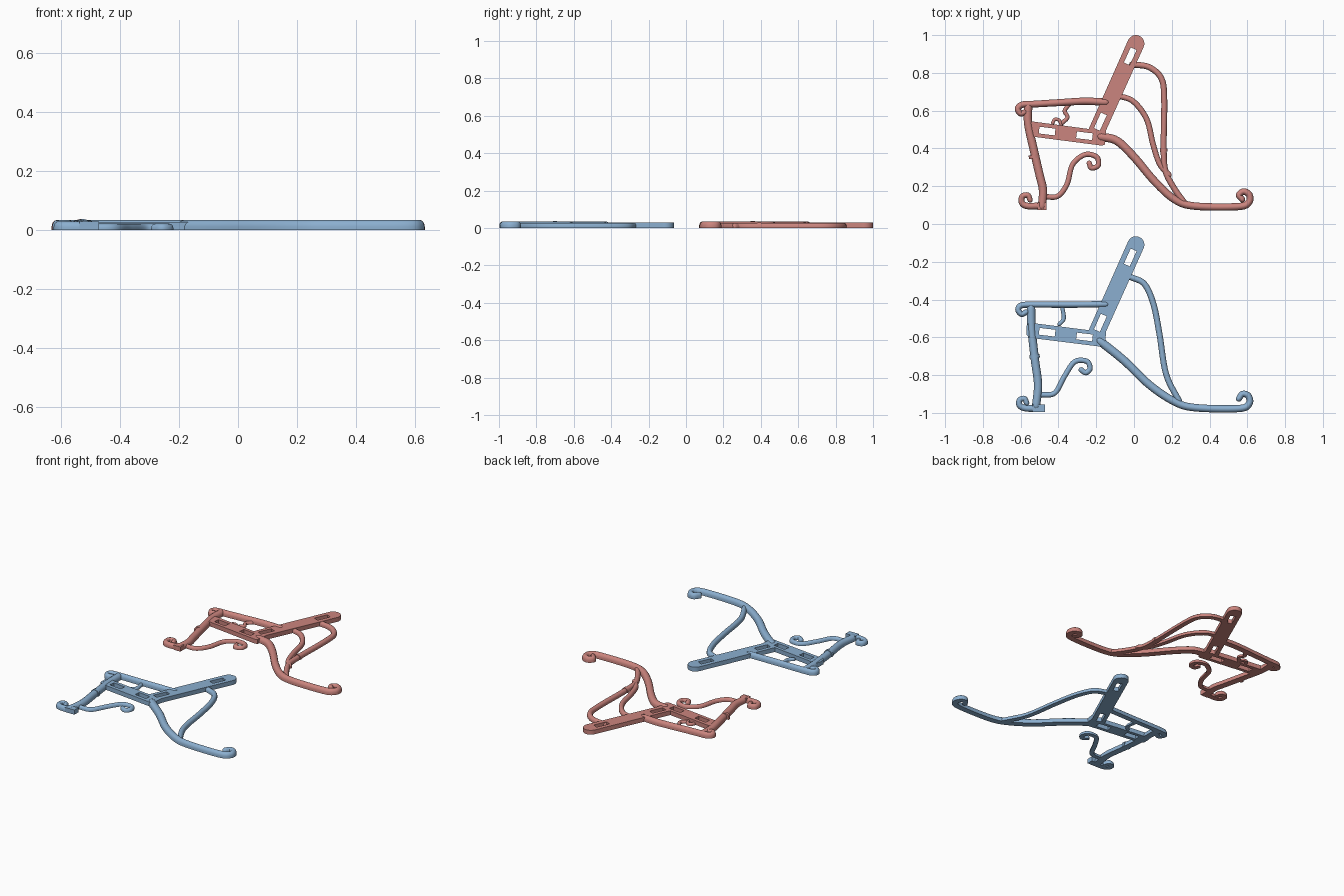
import bpy, bmesh, math
from mathutils import Vector

if "Cube" in bpy.data.objects:
    bpy.data.objects.remove(bpy.data.objects["Cube"])


def material(name, rgb):
    m = bpy.data.materials.new(name)
    m.diffuse_color = (*rgb, 1)
    m.use_nodes = True
    m.node_tree.nodes["Principled BSDF"].inputs["Base Color"].default_value = m.diffuse_color
    return m


RED = material("soft red", (0.60, 0.235, 0.21))
BLUE = material("soft blue", (0.26, 0.43, 0.63))
PLATE_H = 0.028


def finish(name, mesh, mat):
    obj = bpy.data.objects.new(name, mesh)
    bpy.context.collection.objects.link(obj)
    mesh.materials.clear()
    mesh.materials.append(mat)
    bpy.ops.object.select_all(action='DESELECT')
    obj.select_set(True)
    bpy.context.view_layer.objects.active = obj
    bpy.ops.object.shade_smooth_by_angle(angle=math.radians(40))
    return obj


def smooth_path(pts, steps=7):
    # Catmull-Rom curve through the points
    p = [Vector(q) for q in pts]
    p = [2 * p[0] - p[1]] + p + [2 * p[-1] - p[-2]]
    out = []
    for i in range(1, len(p) - 2):
        a, b, c, d = p[i - 1:i + 3]
        for k in range(steps):
            t = k / steps
            out.append(0.5 * (2 * b + (c - a) * t + (2 * a - 5 * b + 4 * c - d) * t * t
                              + (3 * b - a - 3 * c + d) * t ** 3))
    return out + [p[-2]]


def bar(name, mat, pts, hw, h, hw_end=None, round_ends=True):
    """Flat-bottomed, round-topped bar swept along a path."""
    path = smooth_path(pts)
    n = len(path)
    hw_end = hw_end or hw
    rings = []
    for i, q in enumerate(path):
        t = (path[min(i + 1, n - 1)] - path[max(i - 1, 0)]).normalized()
        rings.append((q, t, hw + (hw_end - hw) * i / (n - 1), 1.0))
    if round_ends:
        def cap(ring, sign):
            q, t, w, _ = ring
            return [(q + t * sign * w * math.sin(a), t, w, math.cos(a))
                    for a in (0.5, 0.95, 1.3)]
        rings = cap(rings[0], -1)[::-1] + rings + cap(rings[-1], 1)
    section = [(1, 0)] + [(math.cos(a), 0.35 + 0.65 * math.sin(a))
                          for a in (math.pi * k / 8 for k in range(9))] + [(-1, 0)]
    bm = bmesh.new()
    loops = []
    for q, t, w, s in rings:
        side = Vector((t.y, -t.x)) * w * s
        hs = h * (0.5 + 0.5 * s)
        loops.append([bm.verts.new((q.x + side.x * u, q.y + side.y * u, v * hs))
                      for u, v in section])
    m = len(section)
    for a, b in zip(loops, loops[1:]):
        for k in range(m):
            bm.faces.new((a[k], a[(k + 1) % m], b[(k + 1) % m], b[k]))
    bm.faces.new(loops[0])
    bm.faces.new(loops[-1])
    bmesh.ops.recalc_face_normals(bm, faces=bm.faces)
    mesh = bpy.data.meshes.new(name)
    bm.to_mesh(mesh)
    bm.free()
    return finish(name, mesh, mat)


def block(name, mat, x0, x1, y0, y1, h):
    bm = bmesh.new()
    bmesh.ops.create_cube(bm, size=1)
    for v in bm.verts:
        v.co = ((x0 + x1) / 2 + v.co.x * (x1 - x0),
                (y0 + y1) / 2 + v.co.y * (y1 - y0), (v.co.z + 0.5) * h)
    mesh = bpy.data.meshes.new(name)
    bm.to_mesh(mesh)
    bm.free()
    return finish(name, mesh, mat)


def slot(cx, cy, length, width, angle):
    c, s = math.cos(angle), math.sin(angle)
    return [(cx + c * u * length / 2 - s * v * width / 2,
             cy + s * u * length / 2 + c * v * width / 2)
            for u, v in ((-1, -1), (1, -1), (1, 1), (-1, 1))]


def slotted_plate(name, mat, dy, left):
    """Seat rail and backrest in one flat plate with four slat slots."""
    tip = [(0.01 + 0.045 * math.cos(a), 0.955 + 0.045 * math.sin(a))
           for a in (math.radians(-24 + 15 * k) for k in range(13))]
    outline = ([(left, 0.48), (left + 0.015, 0.463), (-0.17, 0.415), (-0.155, 0.42),
                (-0.147, 0.498)] + tip
               + [(-0.24, 0.503), (left + 0.015, 0.543), (left, 0.525)])
    seat_a, back_a = math.radians(-6.9), math.radians(65.8)
    holes = [slot(-0.46, 0.492, 0.085, 0.036, seat_a),
             slot(-0.262, 0.467, 0.085, 0.036, seat_a),
             slot(-0.02, 0.888, 0.088, 0.034, back_a),
             slot(-0.178, 0.542, 0.09, 0.034, back_a)]
    cu = bpy.data.curves.new(name, 'CURVE')
    cu.dimensions, cu.fill_mode, cu.extrude = '2D', 'BOTH', PLATE_H / 2
    for loop in [outline] + holes:
        sp = cu.splines.new('POLY')
        sp.points.add(len(loop) - 1)
        for pt, (x, y) in zip(sp.points, loop):
            pt.co = (x, y + dy, 0, 1)
        sp.use_cyclic_u = True
    tmp = bpy.data.objects.new("temp", cu)
    bpy.context.collection.objects.link(tmp)
    bpy.context.view_layer.update()
    dg = bpy.context.evaluated_depsgraph_get()
    mesh = bpy.data.meshes.new_from_object(tmp.evaluated_get(dg))
    bpy.data.objects.remove(tmp)
    for v in mesh.vertices:
        v.co.z += PLATE_H / 2
    return finish(name, mesh, mat)


# Red bench end
slotted_plate("red_seat_and_back_plate", RED, 0, -0.555)
bar("red_armrest", RED, [(-0.15, 0.645), (-0.26, 0.65), (-0.39, 0.643), (-0.525, 0.635),
    (-0.59, 0.632), (-0.615, 0.61), (-0.60, 0.585), (-0.575, 0.593)], 0.02, 0.034, 0.015)
bar("red_front_leg", RED, [(-0.56, 0.625), (-0.56, 0.53), (-0.53, 0.39), (-0.50, 0.26),
    (-0.482, 0.18), (-0.487, 0.095)], 0.022, 0.035)
bar("red_leg_ring", RED, [(-0.532, 0.367), (-0.528, 0.348)], 0.027, 0.038, round_ends=False)
block("red_foot_block", RED, -0.512, -0.463, 0.074, 0.113, 0.03)
bar("red_foot_scroll", RED, [(-0.487, 0.097), (-0.56, 0.095), (-0.592, 0.11), (-0.592, 0.145),
    (-0.562, 0.152), (-0.55, 0.127)], 0.018, 0.03, 0.014)
bar("red_inner_scroll", RED, [(-0.475, 0.145), (-0.405, 0.147), (-0.355, 0.21),
    (-0.325, 0.315), (-0.26, 0.367), (-0.198, 0.355), (-0.19, 0.31), (-0.225, 0.297),
    (-0.237, 0.322)], 0.014, 0.022)
bar("red_arm_scroll", RED, [(-0.34, 0.635), (-0.367, 0.60), (-0.352, 0.565),
    (-0.38, 0.535)], 0.011, 0.018)
bar("red_arm_curl", RED, [(-0.385, 0.525), (-0.397, 0.55), (-0.42, 0.553),
    (-0.43, 0.535)], 0.009, 0.018)
bar("red_rear_leg", RED, [(-0.175, 0.462), (-0.09, 0.44), (0.0, 0.355), (0.11, 0.225),
    (0.215, 0.13), (0.32, 0.095), (0.55, 0.092), (0.608, 0.115), (0.61, 0.155),
    (0.58, 0.172), (0.556, 0.153), (0.573, 0.13)], 0.023, 0.035, 0.016)
bar("red_outer_brace", RED, [(-0.01, 0.845), (0.08, 0.83), (0.145, 0.77), (0.16, 0.66),
    (0.157, 0.40), (0.167, 0.28), (0.215, 0.185), (0.265, 0.115)], 0.016, 0.027)
bar("red_brace_ring", RED, [(0.157, 0.40), (0.158, 0.382)], 0.019, 0.03, round_ends=False)
bar("red_inner_brace", RED, [(-0.09, 0.68), (-0.005, 0.65), (0.067, 0.555), (0.10, 0.425),
    (0.135, 0.32), (0.185, 0.26)], 0.015, 0.025)

# Blue bench end
slotted_plate("blue_seat_and_back_plate", BLUE, -1.065, -0.57)
bar("blue_armrest", BLUE, [(-0.15, -0.425), (-0.35, -0.427), (-0.55, -0.427), (-0.60, -0.433),
    (-0.613, -0.455), (-0.595, -0.477), (-0.572, -0.467)], 0.017, 0.034, 0.015)
bar("blue_front_leg", BLUE, [(-0.545, -0.44), (-0.542, -0.555), (-0.525, -0.715),
    (-0.508, -0.85), (-0.518, -0.96)], 0.022, 0.035)
bar("blue_leg_ring", BLUE, [(-0.527, -0.692), (-0.525, -0.71)], 0.027, 0.038, round_ends=False)
block("blue_foot_block", BLUE, -0.537, -0.47, -0.995, -0.955, 0.03)
bar("blue_foot_scroll", BLUE, [(-0.51, -0.977), (-0.575, -0.975), (-0.605, -0.96),
    (-0.605, -0.932), (-0.58, -0.925), (-0.568, -0.948)], 0.018, 0.03, 0.014)
bar("blue_inner_scroll", BLUE, [(-0.495, -0.905), (-0.42, -0.895), (-0.37, -0.81),
    (-0.315, -0.73), (-0.25, -0.727), (-0.233, -0.765), (-0.255, -0.787),
    (-0.28, -0.772)], 0.014, 0.022)
bar("blue_arm_scroll", BLUE, [(-0.38, -0.44), (-0.372, -0.50), (-0.395, -0.53)], 0.011, 0.018)
bar("blue_rear_leg", BLUE, [(-0.18, -0.62), (-0.05, -0.725), (0.08, -0.85), (0.21, -0.938),
    (0.32, -0.972), (0.555, -0.977), (0.61, -0.95), (0.605, -0.91), (0.575, -0.9),
    (0.555, -0.925)], 0.023, 0.035, 0.016)
bar("blue_brace", BLUE, [(-0.02, -0.28), (0.055, -0.318), (0.103, -0.424), (0.135, -0.583),
    (0.17, -0.795), (0.24, -0.94)], 0.016, 0.027)
